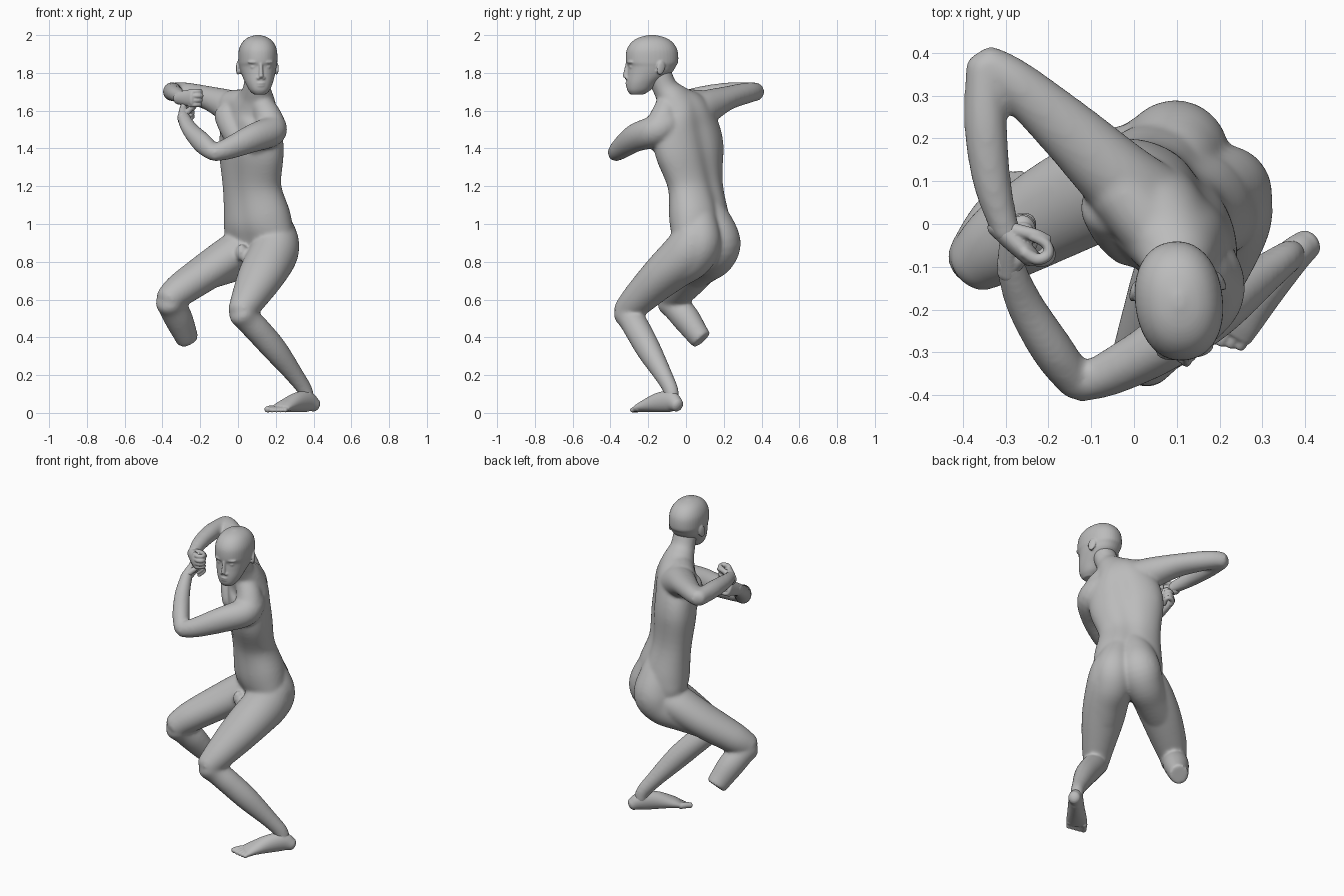
import bpy, bmesh, math
from mathutils import Vector, Matrix

if "Cube" in bpy.data.objects:
    bpy.data.objects.remove(bpy.data.objects["Cube"], do_unlink=True)

grey = bpy.data.materials.new("plain grey")
grey.use_nodes = True
grey.diffuse_color = (0.5, 0.5, 0.5, 1)
grey.node_tree.nodes["Principled BSDF"].inputs["Base Color"].default_value = (0.5, 0.5, 0.5, 1)


def spline(pts, steps=5):
    """Catmull-Rom through tuples of equal length."""
    out = []
    for i in range(len(pts) - 1):
        a, b, c, d = pts[max(i - 1, 0)], pts[i], pts[i + 1], pts[min(i + 2, len(pts) - 1)]
        for s in range(steps):
            t = s / steps
            out.append([0.5 * (2 * q + (r - p) * t + (2 * p - 5 * q + 4 * r - w) * t * t
                               + (3 * q - p - 3 * r + w) * t ** 3) for p, q, r, w in zip(a, b, c, d)])
    return out + [list(pts[-1])]


def loft(bm, pts, side=(1, 0, 0), up=None, ends=(True, True), n=28, power=1.0):
    """Skin of ellipses. Each point: x, y, z, half width, half depth [, yaw, tilt, groove]."""
    path = spline(pts)
    rings = []
    for i, s in enumerate(path):
        c = Vector(s[:3])
        t = up or (Vector(path[min(i + 1, len(path) - 1)][:3]) - Vector(path[max(i - 1, 0)][:3])).normalized()
        ref, g = Vector(side), 0
        if len(s) > 5:
            yaw, tilt, g = math.radians(s[5]), math.radians(s[6]), s[7]
            ref = Vector((math.cos(yaw) * math.cos(tilt), math.sin(yaw) * math.cos(tilt), -math.sin(tilt)))
        e = (ref - t * ref.dot(t)).normalized()
        rings.append((c, e, t.cross(e), s[3], s[4], g, t))

    def caps(ring, sign):
        c, e, f, w, d, g, t = ring
        return [(c + t * sign * 0.7 * min(w, d) * math.sin(k), e, f, w * math.cos(k), d * math.cos(k), g, t)
                for k in (0.45, 0.9, 1.3)]
    if ends[0]:
        rings = caps(rings[0], -1)[::-1] + rings
    if ends[1]:
        rings += caps(rings[-1], 1)
    loops = []
    for c, e, f, w, d, g, t in rings:
        loop = []
        for j in range(n):
            a = 2 * math.pi * j / n
            k = 1 - g * math.exp(-((a - math.pi / 2) / 0.25) ** 2) - 0.4 * g * math.exp(-((a - 1.5 * math.pi) / 0.25) ** 2)
            u, v = (math.copysign(abs(q) ** power, q) for q in (math.cos(a), math.sin(a)))
            loop.append(bm.verts.new(c + (e * w * u + f * d * v) * k))
        loops.append(loop)
    for a, b in zip(loops, loops[1:]):
        for j in range(n):
            bm.faces.new((a[j], a[(j + 1) % n], b[(j + 1) % n], b[j]))
    bm.faces.new(loops[0][::-1])
    bm.faces.new(loops[-1])


def ball(bm, c, r, rot=Matrix()):
    m = Matrix.Translation(c) @ rot.to_4x4() @ Matrix.Diagonal((*r, 1))
    bmesh.ops.create_uvsphere(bm, u_segments=24, v_segments=16, radius=1, matrix=m)


def finish(bm, name, voxel, smooth):
    """Fuse the overlapping forms into one smooth skin."""
    bmesh.ops.recalc_face_normals(bm, faces=bm.faces)
    me = bpy.data.meshes.new(name)
    bm.to_mesh(me)
    bm.free()
    me.materials.append(grey)
    me.polygons.foreach_set("use_smooth", [True] * len(me.polygons))
    ob = bpy.data.objects.new(name, me)
    bpy.context.collection.objects.link(ob)
    rm = ob.modifiers.new("fuse", 'REMESH')
    rm.mode = 'VOXEL'
    rm.voxel_size = voxel
    rm.use_smooth_shade = True
    sm = ob.modifiers.new("soften", 'SMOOTH')
    sm.factor = 0.5
    sm.iterations = smooth
    return ob


# ---- body: torso, neck, arms and legs in one skin ----
bm = bmesh.new()
loft(bm, [(.115, .08, .86, .14, .10, -33, 0, .15), (.112, .08, .93, .195, .125, -33, 0, .18),
          (.102, .07, 1.03, .194, .14, -34, 0, .12), (.074, .05, 1.2, .177, .118, -40, 4, .11),
          (.07, .02, 1.38, .213, .13, -48, 10, .12), (.075, .0, 1.5, .205, .125, -49, 17, .11),
          (.085, -.02, 1.59, .165, .115, -47, 17, .07), (.097, -.065, 1.66, .105, .088, -30, 8, 0),
          (.10, -.11, 1.72, .074, .067, -5, 0, 0), (.105, -.145, 1.80, .068, .067, 0, 0, 0)], n=48)

# chest muscles running out to the shoulders
loft(bm, [(.0, -.035, 1.46, .07, .07), (-.03, .0, 1.52, .074, .074), (-.05, .045, 1.58, .078, .078)])
loft(bm, [(.095, -.115, 1.42, .065, .065), (.13, -.14, 1.45, .068, .068), (.17, -.15, 1.49, .07, .07)], side=(0, 0, 1))

# buttocks, flowing from the waist into the back of the thighs
loft(bm, [(.095, .10, 1.10, .085, .085), (.098, .14, 1.0, .11, .108), (.098, .168, .90, .122, .122),
          (.05, .15, .83, .11, .11), (-.04, .105, .79, .10, .10), (-.14, .055, .755, .10, .095)], side=(.83, -.55, 0))
loft(bm, [(.13, .06, 1.10, .085, .085), (.18, .065, 1.0, .10, .105), (.208, .068, .90, .114, .118),
          (.19, .03, .825, .115, .115), (.16, -.05, .765, .11, .105), (.12, -.125, .71, .105, .10)], side=(.83, -.55, 0))
ball(bm, (.018, -.025, .85), (.03, .03, .045))

# shoulder slopes
loft(bm, [(.085, -.06, 1.635, .07, .075), (.035, .0, 1.635, .078, .078), (-.03, .08, 1.63, .08, .08)], side=(0, 0, 1))
loft(bm, [(.115, -.095, 1.645, .06, .06), (.15, -.11, 1.585, .072, .072), (.17, -.13, 1.53, .08, .08)], side=(0, 1, 0))

# right arm, raised back and bent
loft(bm, [(.03, .05, 1.58, .10, .10), (-.04, .11, 1.62, .09, .09), (-.15, .215, 1.665, .064, .074),
          (-.28, .33, 1.695, .055, .056), (-.345, .374, 1.70, .048, .045)], side=(0, 0, 1))
loft(bm, [(-.348, .37, 1.70, .048, .045), (-.347, .23, 1.70, .05, .05), (-.332, .1, 1.69, .043, .045),
          (-.305, 0, 1.675, .036, .035), (-.295, -.02, 1.672, .036, .033)], side=(0, 0, 1))

# left arm, across the chest
loft(bm, [(.16, -.10, 1.53, .085, .085), (.17, -.17, 1.49, .083, .086), (.08, -.27, 1.455, .075, .068),
          (-.05, -.345, 1.40, .058, .054), (-.13, -.374, 1.375, .045, .043)], side=(0, 0, 1))
loft(bm, [(-.134, -.37, 1.38, .046, .044), (-.19, -.295, 1.43, .056, .05), (-.254, -.19, 1.50, .043, .044),
          (-.288, -.1, 1.562, .036, .034), (-.29, -.08, 1.57, .036, .031)], side=(0, 0, 1))

# left leg, planted
loft(bm, [(.195, .055, .93, .124, .124), (.19, .01, .85, .13, .13), (.125, -.12, .73, .126, .112),
          (.06, -.245, .61, .097, .09), (.02, -.313, .537, .075, .075)], side=(.83, -.3, 0))
loft(bm, [(.02, -.314, .53, .073, .073), (.055, -.285, .49, .07, .07), (.112, -.25, .43, .07, .07),
          (.20, -.195, .33, .063, .067), (.30, -.12, .20, .047, .049),
          (.355, -.08, .12, .038, .042), (.364, -.075, .07, .036, .04)], side=(.74, -.67, 0))

# right leg, lifted, ending in a flat cut below the knee
loft(bm, [(.06, .125, .89, .115, .11), (-.03, .105, .84, .122, .105), (-.16, .045, .752, .118, .098),
          (-.30, -.038, .655, .098, .088), (-.365, -.087, .60, .075, .075)], side=(.51, -.86, 0))
loft(bm, [(-.365, -.087, .59, .074, .074), (-.347, -.052, .56, .074, .074), (-.315, .0, .50, .073, .076),
          (-.28, .057, .42, .06, .066), (-.267, .085, .385, .055, .06)], side=(.51, -.86, 0), ends=(True, False))
finish(bm, "body", .009, 14)

# ---- head, built facing -y around its own centre ----
bm = bmesh.new()
loft(bm, [(0, -.08, -.163, .032, .036, 0, 0, 0), (0, -.07, -.14, .054, .062, 0, 0, 0),
          (0, -.052, -.10, .073, .084, 0, 0, 0), (0, -.015, -.05, .09, .117, 0, 0, 0),
          (0, -.002, -.015, .098, .128, 0, 0, 0), (0, 0, .012, .102, .139, 0, 0, 0),
          (0, 0, .07, .1, .135, 0, 0, 0), (0, 0, .112, .082, .11, 0, 0, 0),
          (0, 0, .138, .052, .07, 0, 0, 0), (0, 0, .152, .01, .014, 0, 0, 0)],
     up=Vector((0, 0, 1)), ends=(False, False), n=40, power=.92)
# nose, lips and chin
loft(bm, [(0, -.126, .01, .010, .012), (0, -.134, -.03, .010, .014), (0, -.141, -.068, .013, .015)])
for z, y in ((-.104, -.128), (-.117, -.126)):
    ball(bm, (0, y, z), (.025, .014, .007))
ball(bm, (0, -.1, -.14), (.03, .026, .022))
# nostrils, brows, eyes, ears
for s in (-1, 1):
    ball(bm, (s * .013, -.132, -.076), (.011, .013, .009))
    ball(bm, (s * .04, -.117, .008), (.03, .018, .009), Matrix.Rotation(s * .3, 4, 'Z'))
    ball(bm, (s * .037, -.108, -.018), (.018, .018, .010))
    ear = Matrix.Rotation(s * .35, 4, 'Z') @ Matrix.Rotation(-.2, 4, 'X')
    ball(bm, (s * .102, .035, -.022), (.009, .024, .038), ear)
    ball(bm, (s * .096, .025, -.04), (.012, .012, .016))
head = finish(bm, "head", .005, 3)
head.location = (.105, -.18, 1.849)
head.rotation_euler = (0, 0, math.radians(7))


# ---- hands: closed fists ----
def fist(name, wrist, d, p, u):
    w, d, p, u = Vector(wrist), Vector(d).normalized(), Vector(p).normalized(), Vector(u).normalized()

    def at(a, b, c, r1, r2):
        return (*(w + d * a + p * b + u * c), r1, r2)
    bm = bmesh.new()
    loft(bm, [at(-.02, 0, 0, .034, .03), at(.03, 0, 0, .040, .027), at(.09, .002, 0, .045, .022)], side=u)
    for i in range(4):
        c, k = (i - 1.5) * .023, 1 - .06 * abs(i - 2)
        loft(bm, [at(.07, 0, c, .014, .014), at(.108 * k, .01, c, .014, .014), at(.118 * k, .036, c, .013, .013),
                  at(.09, .05, c, .012, .012), at(.055, .038, c, .011, .011)], side=u, n=14)
    loft(bm, [at(.0, .008, .015, .017, .017), at(.03, .028, .026, .016, .016),
              at(.06, .048, .03, .014, .014), at(.085, .06, .022, .011, .011)], side=d.cross(u), n=14)
    finish(bm, name, .004, 2)


fist("right_hand", (-.303, -.015, 1.667), (.68, -.73, 0), (.73, .68, 0), (0, 0, 1))
fist("left_hand", (-.29, -.095, 1.563), (0, .85, .4), (1, 0, 0), (0, -.4, .85))

# ---- left foot with toes ----
bm = bmesh.new()
out = Vector((.82, -.57, 0))
fwd = Vector((-.57, -.82, 0))
loft(bm, [(.405, -.047, .042, .035, .037), (.367, -.08, .06, .042, .055), (.31, -.145, .055, .048, .052),
          (.25, -.212, .036, .058, .033), (.225, -.242, .025, .06, .022)], side=out)
loft(bm, [(.367, -.077, .05, .038, .042), (.36, -.08, .10, .035, .039)], side=out)
for i in range(5):
    r = .018 if i == 0 else .0135
    a = Vector((.223, -.238, .022)) + out * (-.04 + .021 * i + (.003 if i else 0)) - fwd * .004 * i
    b = a + fwd * (.062 - .005 * i)
    loft(bm, [(*a, r, r), (*((a + b) / 2), r, r), (b.x, b.y, r, r, r * .9)], side=out, n=16)
finish(bm, "left_foot", .0045, 2)
